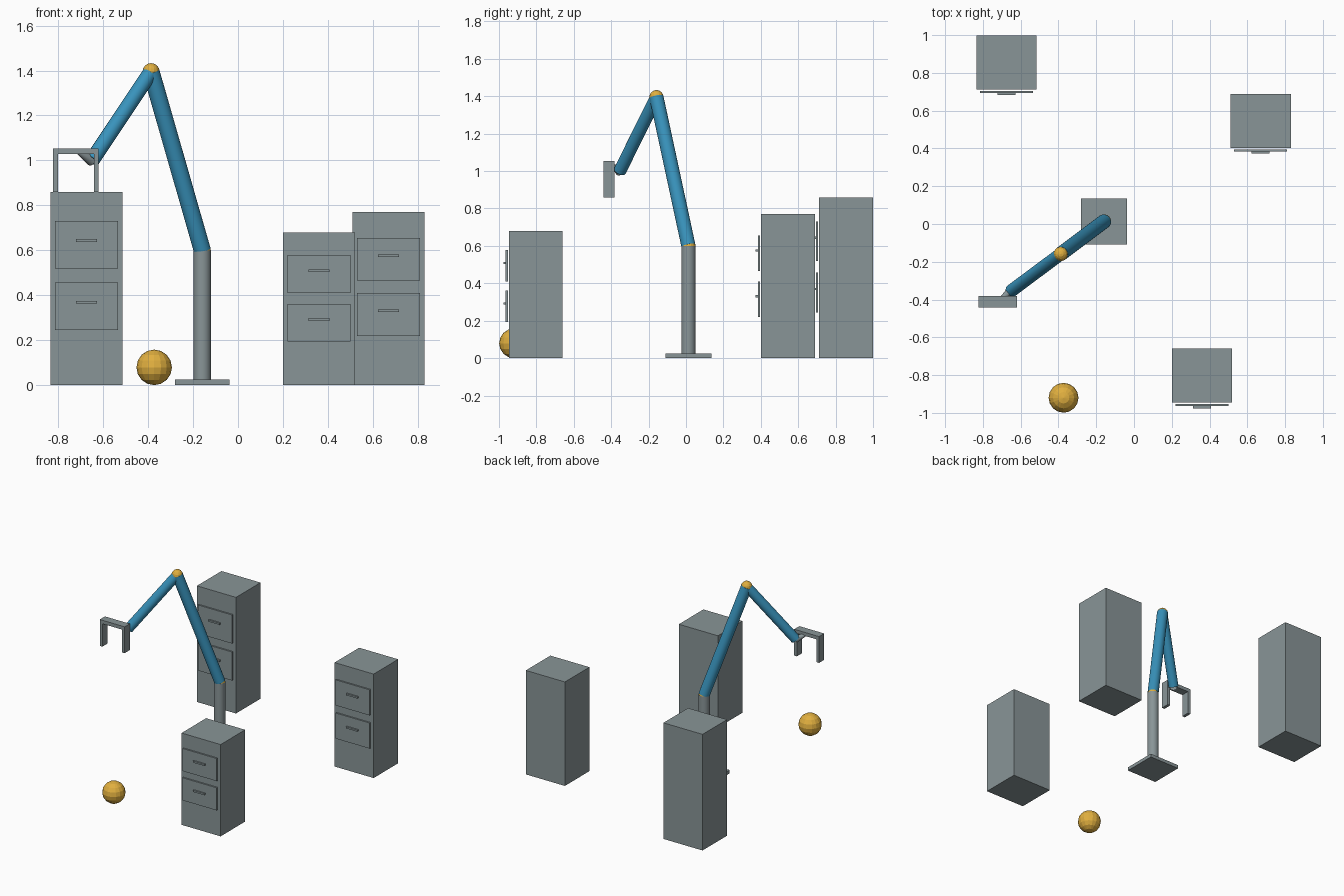
import bpy, math
from mathutils import Vector

if "Cube" in bpy.data.objects:
    bpy.data.objects.remove(bpy.data.objects["Cube"])


def material(name, rgb):
    m = bpy.data.materials.new(name)
    m.diffuse_color = (*rgb, 1)
    m.use_nodes = True
    m.node_tree.nodes["Principled BSDF"].inputs["Base Color"].default_value = m.diffuse_color
    return m


GREY = material("steel grey", (0.25, 0.30, 0.31))
BLUE = material("arm blue", (0.04, 0.29, 0.50))
GOLD = material("golden orange", (0.75, 0.43, 0.05))


def finish(name, mat, smooth=False):
    ob = bpy.context.object
    ob.name = name
    ob.data.materials.append(mat)
    if smooth:
        bpy.ops.object.shade_smooth_by_angle()
    return ob


def box(name, x0, x1, y0, y1, z0, z1, mat=GREY):
    bpy.ops.mesh.primitive_cube_add(
        size=1, location=((x0 + x1) / 2, (y0 + y1) / 2, (z0 + z1) / 2))
    bpy.context.object.scale = (x1 - x0, y1 - y0, z1 - z0)
    return finish(name, mat)


def rod(name, a, b, r1, r2, mat):
    a, b = Vector(a), Vector(b)
    bpy.ops.mesh.primitive_cone_add(
        vertices=32, radius1=r1, radius2=r2, depth=(b - a).length,
        location=(a + b) / 2, rotation=(b - a).to_track_quat('Z', 'Y').to_euler())
    return finish(name, mat, True)


def ball(name, pos, r):
    bpy.ops.mesh.primitive_uv_sphere_add(
        segments=16, ring_count=8, radius=r, location=pos)
    return finish(name, GOLD)


# Filing cabinets, each with two drawer fronts and handles
def cabinet(name, cx, front, h):
    box(name + "_body", cx - 0.16, cx + 0.16, front, front + 0.287, 0, h)
    for level, f in (("lower", 0.408), ("upper", 0.727)):
        z, half = f * h, 0.123 * h
        box(f"{name}_{level}_drawer", cx - 0.14, cx + 0.14,
            front - 0.018, front - 0.007, z - half, z + half)
        hz = z + 0.021 * h
        box(f"{name}_{level}_handle", cx - 0.047, cx + 0.047,
            front - 0.03, front - 0.018, hz - 0.006, hz + 0.006)


cabinet("tall_cabinet", -0.675, 0.712, 0.86)
cabinet("middle_cabinet", 0.67, 0.402, 0.77)
cabinet("short_cabinet", 0.36, -0.946, 0.68)

# Robot arm: plate, post, two links and their joints
shoulder = (-0.159, 0.013, 0.60)
elbow = (-0.387, -0.158, 1.395)
wrist = (-0.65, -0.354, 1.0)
palm = (-0.722, -0.41, 1.041)
box("base_plate", -0.281, -0.037, -0.109, 0.135, 0, 0.025)
rod("post", (-0.159, 0.013, 0.02), shoulder, 0.038, 0.038, GREY)
rod("lower_arm", shoulder, elbow, 0.038, 0.038, BLUE)
rod("upper_arm", elbow, wrist, 0.034, 0.034, BLUE)
ball("shoulder_joint", shoulder, 0.038)
ball("elbow_joint", elbow, 0.038)

# Gripper: tapered wrist, palm bar and two fingers
rod("wrist_taper", wrist, palm, 0.026, 0.004, GREY)
box("palm_bar", -0.824, -0.62, -0.441, -0.381, 1.028, 1.054)
for side, s in (("left", -1), ("right", 1)):
    x = palm[0] + s * 0.091
    box(side + "_finger", x - 0.011, x + 0.011, -0.441, -0.381, 0.859, 1.03)

# Loose ball on the floor
ball("floor_ball", (-0.373, -0.92, 0.079), 0.079)
